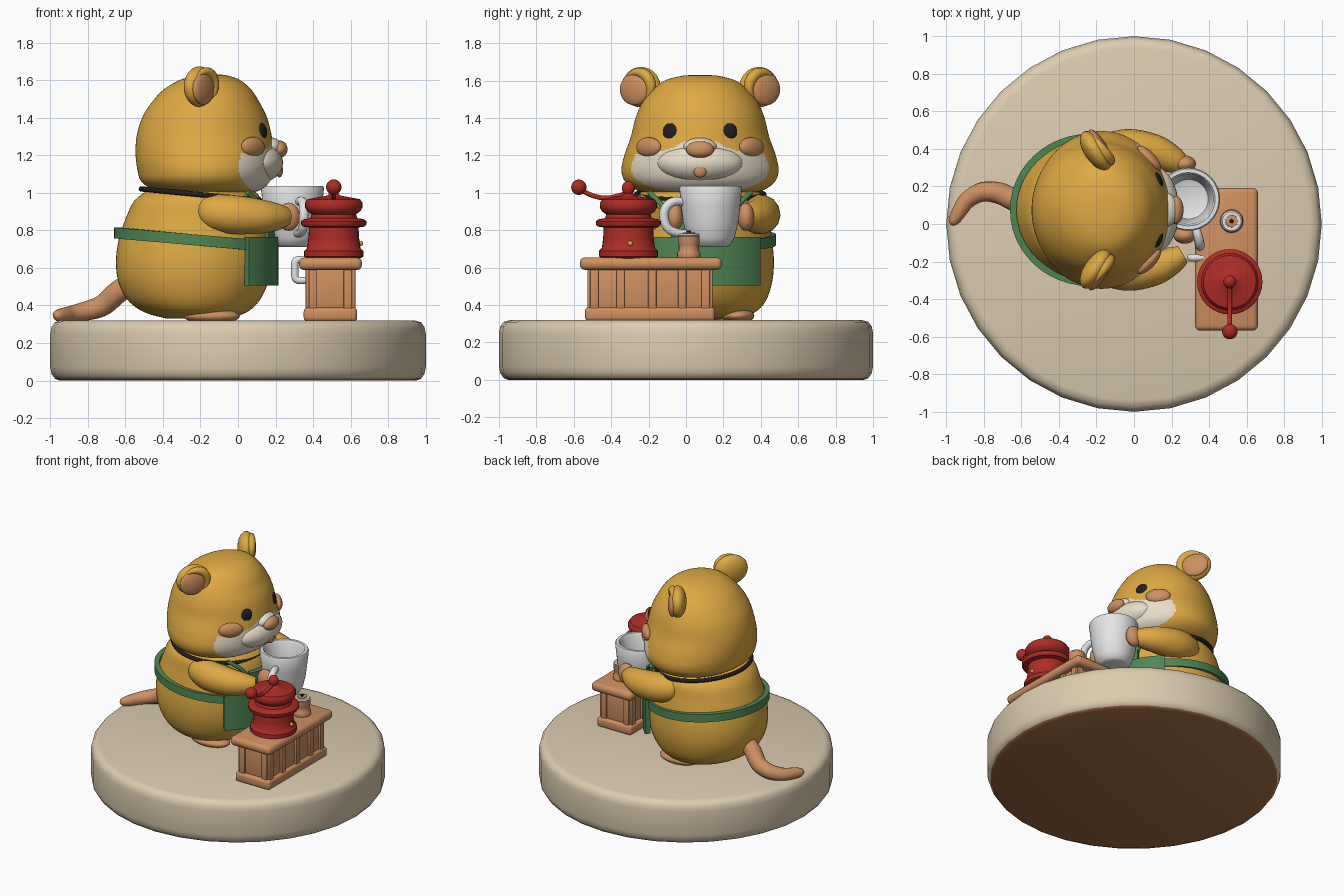
import bpy, bmesh, math
from mathutils import Vector

if "Cube" in bpy.data.objects:
    bpy.data.objects.remove(bpy.data.objects["Cube"])

def material(name, r, g, b):
    m = bpy.data.materials.new(name)
    m.diffuse_color = (r, g, b, 1)
    m.use_nodes = True
    m.node_tree.nodes["Principled BSDF"].inputs["Base Color"].default_value = m.diffuse_color
    return m

GOLD = material("golden_fur", .73, .40, .056)
TAN = material("tan", .61, .28, .12)
CREAM = material("cream", .80, .72, .58)
SAND = material("sand", .72, .60, .43)
BROWN = material("brown", .38, .157, .058)
RED = material("red", .42, .025, .018)
GREEN = material("green", .08, .24, .09)
WHITE = material("white", .78, .78, .78)
BLACK = material("black", .014, .014, .016)
BRASS = material("brass", .65, .45, .06)
CY = .075          # the animal's mirror plane

def finish(name, bm, *mats):
    bmesh.ops.recalc_face_normals(bm, faces=bm.faces)
    me = bpy.data.meshes.new(name)
    bm.to_mesh(me)
    bm.free()
    ob = bpy.data.objects.new(name, me)
    bpy.context.collection.objects.link(ob)
    for m in mats:
        me.materials.append(m)
    return ob

def spline(pts, n):
    """Catmull-Rom points through a list of equal-length tuples."""
    if n < 2:
        return pts
    p = [pts[0]] + list(pts) + [pts[-1]]
    out = []
    for i in range(1, len(p) - 2):
        for k in range(n):
            t = k / n
            out.append(tuple(.5 * (2*b + (c-a)*t + (2*a-5*b+4*c-d)*t*t + (3*b-a-3*c+d)*t**3)
                             for a, b, c, d in zip(*p[i-1:i+3])))
    return out + [pts[-1]]

def loft(name, rings, mats, seg=40, n=1):
    """Stack of ellipses given as (z, cx, cy, rx, ry)."""
    bm = bmesh.new()
    rows = []
    for z, cx, cy, rx, ry in spline(rings, n):
        rows.append([bm.verts.new((cx + rx*math.cos(a), cy + ry*math.sin(a), z))
                     for a in (2*math.pi*i/seg for i in range(seg))])
    for r0, r1 in zip(rows, rows[1:]):
        for i in range(seg):
            j = (i+1) % seg
            bm.faces.new((r0[i], r0[j], r1[j], r1[i]))
    bm.faces.new(rows[0][::-1])
    bm.faces.new(rows[-1])
    return finish(name, bm, *mats)

def lathe(name, x, y, profile, mat, seg=32):
    return loft(name, [(z, x, y, r, r) for r, z in profile], [mat], seg)

def ball(name, loc, r, mat, rz=0, ry=0):
    bm = bmesh.new()
    bmesh.ops.create_uvsphere(bm, u_segments=28, v_segments=16, radius=1)
    ob = finish(name, bm, mat)
    ob.location, ob.scale, ob.rotation_euler = loc, r, (0, ry, rz)
    return ob

def box(name, lo, hi, mat, bevel=.015):
    bm = bmesh.new()
    bmesh.ops.create_cube(bm, size=1)
    for v in bm.verts:
        v.co = Vector([(a+b)/2 + c*(b-a) for a, b, c in zip(lo, hi, v.co)])
    bmesh.ops.bevel(bm, geom=bm.edges[:], offset=bevel, segments=3, profile=.5, affect='EDGES')
    return finish(name, bm, mat)

def tube(name, pts, mat, n=6, closed=False):
    """Round tube through (x, y, z, radius) points."""
    cu = bpy.data.curves.new(name, 'CURVE')
    cu.dimensions, cu.bevel_depth, cu.bevel_resolution, cu.use_fill_caps = '3D', 1, 5, True
    path = spline(pts, n)
    sp = cu.splines.new('POLY')
    sp.points.add(len(path) - 1)
    sp.use_cyclic_u = closed
    for p, (x, y, z, r) in zip(sp.points, path):
        p.co, p.radius = (x, y, z, 1), r
    cu.materials.append(mat)
    ob = bpy.data.objects.new(name, cu)
    bpy.context.collection.objects.link(ob)
    return ob

def wrap(name, half_angle, low, high, mat, rx=.43, ry=.395):
    """Cloth strip around the body; low and high give z from x."""
    bm = bmesh.new()
    n, rows = 48, []
    for i in range(n + 1):
        a = half_angle * (2*i/n - 1)
        x, y = -.235 + rx*math.cos(a), CY + ry*math.sin(a)
        lo, hi = low(x), high(x)
        rows.append([bm.verts.new((x, y, lo + (hi-lo)*k/4)) for k in range(5)])
    for r0, r1 in zip(rows, rows[1:]):
        for k in range(4):
            bm.faces.new((r0[k], r1[k], r1[k+1], r0[k+1]))
    bmesh.ops.remove_doubles(bm, verts=bm.verts, dist=1e-4)
    ob = finish(name, bm, mat)
    s = ob.modifiers.new("thickness", 'SOLIDIFY')
    s.thickness, s.offset = .035, 0
    return ob

# Round base with brown underside
base = loft("base", [(z, 0, 0, r, r) for r, z in
            [(.95, 0), (.975, .01), (.993, .035), (1, .07), (1, .25), (.993, .285), (.975, .31), (.94, .32)]],
            [SAND, BROWN], 32)
for p in base.data.polygons:
    p.material_index = 1 if p.center.z < .02 else 0

# Body
loft("body", [(z, (a+b)/2, CY, (b-a)/2, ry) for z, a, b, ry in
     [(.33, -.38, -.06, .18), (.36, -.49, .04, .29), (.42, -.58, .11, .35), (.52, -.635, .16, .385),
      (.63, -.65, .18, .395), (.75, -.635, .18, .385), (.87, -.595, .16, .365), (.96, -.55, .13, .35),
      (1.02, -.47, .08, .3)]], [GOLD], 64, 4)

# Head, cream on the lower face
head = loft("head", [(z, (a+b)/2, CY, (b-a)/2, ry) for z, a, b, ry in
            [(.995, -.36, .05, .25), (1.015, -.45, .12, .34), (1.06, -.515, .17, .4), (1.12, -.535, .19, .42),
             (1.2, -.545, .195, .405), (1.3, -.54, .18, .37), (1.4, -.51, .155, .345), (1.48, -.46, .115, .31),
             (1.55, -.395, .07, .255), (1.6, -.31, .01, .19), (1.625, -.22, -.06, .10), (1.63, -.16, -.12, .03)]],
            [GOLD, CREAM], 176, 12)
for p in head.data.polygons:
    x, y, z = p.center
    top = 1.21 + .085*math.exp(-((y-CY)/.15)**2)
    if z < top and x > .005 + 6*max(0, 1.12-z)**2 + 2*max(0, z-1.13)**2:
        p.material_index = 1

# Face
ball("muzzle", (.1, CY, 1.16), (.14, .235, .11), CREAM)
ball("nose_bridge", (.17, CY, 1.245), (.065, .09, .05), CREAM)
ball("nose", (.222, CY, 1.232), (.042, .075, .046), TAN)
ball("mouth", (.22, CY, 1.12), (.02, .036, .038), TAN)
for s, side in ((-1, "right"), (1, "left")):
    ball(side + "_eye", (.13, CY + s*.16, 1.33), (.018, .042, .044), BLACK, s*.42, -.2)
    ball(side + "_cheek", (.08, CY + s*.275, 1.245), (.034, .085, .052), TAN, s*.75)
    # Ears: fur disc, tan dish and raised rim on the inner side
    d = Vector((math.cos(.6), s*math.sin(.6), 0))
    out = Vector((-math.sin(.6), s*math.cos(.6), 0))
    ear = Vector((-.205, CY + s*.315, 1.565))
    ball(side + "_ear", ear, (.06, .12, .108), GOLD, s*.6)
    ball(side + "_inner_ear", ear + d*.037 + out*.018 - Vector((0, 0, .012)), (.03, .092, .085), TAN, s*.6)
    rim = []
    for i in range(17):
        a = math.radians(40 + 200*i/16)
        q = ear + d*.035 + out*(.088*math.cos(a)) + Vector((0, 0, .08*math.sin(a)))
        rim.append((*q, .006 + .024*math.sin(math.pi*i/16)))
    tube(side + "_ear_rim", rim, GOLD, 1)
    # Arms, hands and feet
    tube(side + "_arm", [(-.21, CY + s*.28, .90, .01), (-.17, CY + s*.3, .90, .085), (-.04, CY + s*.325, .885, .105),
                         (.1, CY + s*.31, .875, .095), (.2, CY + s*.27, .872, .075), (.26, CY + s*.235, .872, .05)], GOLD)
    ball(side + "_hand", (.27, .13 + s*.19, .872), (.06, .045, .075), TAN)
    ball(side + "_foot", (-.14, CY + s*.2, .343), (.15, .09, .042), TAN)
    # Apron shoulder straps
    tube(side + "_strap", [(.16, CY + s*.13, .84, .014), (.115, CY + s*.21, .94, .014),
                           (.05, CY + s*.27, 1.0, .014)], GREEN)

# Tail
tube("tail", [(-.56, .11, .52, .06), (-.64, .13, .47, .06), (-.72, .165, .40, .057), (-.81, .17, .37, .052),
              (-.89, .125, .352, .046), (-.94, .05, .347, .038), (-.965, .01, .347, .026), (-.975, -.005, .347, .006)], TAN)

# Apron with bib, belt and neck cord
belt_z = lambda x: .745 - .09*(x + .2)
wrap("apron_skirt", .86, lambda x: .505, lambda x: .765, GREEN, .432, .41)
wrap("apron_bib", .4, lambda x: .74, lambda x: .90, GREEN, .415, .38)
wrap("apron_belt", math.pi, lambda x: belt_z(x) - .028, lambda x: belt_z(x) + .03, GREEN, .408, .388)
tube("neck_cord", [(-.2 + .315*math.cos(a), CY + .342*math.sin(a), .99 - .09*math.cos(a)*.335, .014)
     for a in (2*math.pi*i/48 for i in range(48))], BLACK, 1, True)

# Cup with handle
lathe("cup", .29, .132, [(.085, .712), (.105, .72), (.128, .76), (.147, .84), (.158, .93), (.168, 1.025), (.162, 1.036),
                         (.142, 1.036), (.132, 1.02), (.12, .9), (.105, .8), (.06, .785)], WHITE, 40)
tube("cup_handle", [(.32, .0, .95, .022), (.34, -.06, .955, .024), (.35, -.105, .925, .025), (.35, -.118, .87, .025),
                    (.345, -.095, .81, .024), (.33, -.04, .785, .023), (.31, .03, .785, .02)], WHITE)

# Wooden stand with slats
box("stand_foot", (.35, -.54, .315), (.635, .155, .388), TAN, .02)
box("stand_body", (.375, -.515, .37), (.61, .13, .6), TAN)
box("stand_top", (.325, -.568, .588), (.66, .192, .655), TAN, .028)
for x in (.37, .615):
    for y in (-.49, -.35, -.18, -.02, .105):
        box("stand_slat", (x-.01, y-.022, .38), (x+.01, y+.022, .595), TAN, .005)
for y in (-.517, .132):
    for x in (.4, .585):
        box("stand_end_slat", (x-.022, y-.01, .38), (x+.022, y+.01, .595), TAN, .005)
tube("drawer_pull", [(.37, -.18, .64, .018), (.31, -.18, .64, .02), (.303, -.18, .59, .02),
                     (.312, -.18, .537, .02), (.38, -.18, .535, .018)], WHITE)

# Coffee grinder
GX, GY = .51, -.308
lathe("grinder", GX, GY, [(.14, .65), (.158, .66), (.158, .69), (.142, .705), (.135, .76), (.132, .815), (.165, .82), (.174, .832),
      (.174, .848), (.162, .858), (.125, .865), (.118, .885), (.14, .9), (.152, .92), (.153, .945), (.14, .965),
      (.09, .975), (.035, .985), (.02, 1.0), (.02, 1.02)], RED, 32)
ball("grinder_knob", (GX, GY, 1.025), (.035, .035, .038), RED)
tube("crank_arm", [(GX, GY, 1.0, .013), (GX, GY-.06, .983, .013), (GX, GY-.12, .972, .013),
                   (GX, GY-.19, .985, .013), (GX, -.57, 1.02, .013)], RED)
ball("crank_ball", (GX, -.573, 1.03), (.041, .041, .041), RED)
ball("grinder_stud", (GX + .142, GY + .01, .73), (.014, .014, .014), BRASS)

# Tamper
lathe("tamper", .52, .015, [(.06, .65), (.062, .66), (.062, .68), (.054, .69), (.054, .72), (.058, .73), (.058, .768),
                            (.05, .775)], TAN, 24)
lathe("tamper_ring", .52, .015, [(.055, .77), (.057, .775), (.05, .782), (.035, .782)], WHITE, 24)
lathe("tamper_cap", .52, .015, [(.034, .775), (.032, .787), (.02, .789)], TAN, 20)
lathe("tamper_tip", .52, .015, [(.011, .78), (.011, .795), (.006, .80)], BLACK, 12)

# Curves to meshes, smooth shading
bpy.ops.object.select_all(action='SELECT')
bpy.context.view_layer.objects.active = bpy.data.objects["tail"]
bpy.ops.object.convert(target='MESH')
bpy.ops.object.select_all(action='SELECT')
bpy.ops.object.shade_smooth_by_angle(angle=math.radians(40))
